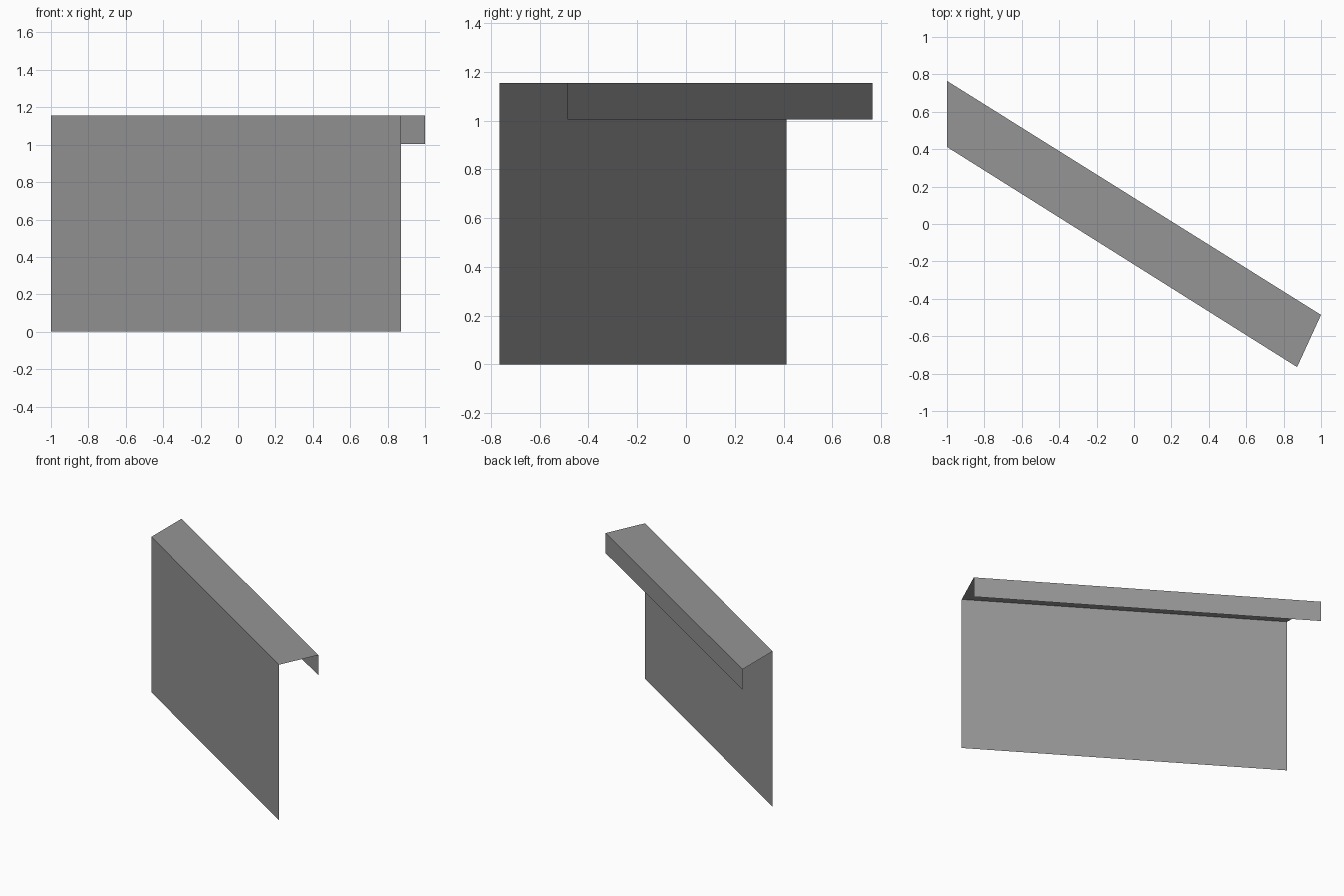
import bpy
import bmesh

cube = bpy.data.objects.get("Cube")
if cube:
    bpy.data.objects.remove(cube, do_unlink=True)

# Plain grey coating
grey = bpy.data.materials.new("plain grey")
grey.use_nodes = True
colour = (0.3, 0.3, 0.3, 1)
grey.diffuse_color = colour
grey.node_tree.nodes["Principled BSDF"].inputs["Base Color"].default_value = colour

TOP, LIP = 1.155, 1.005
wall_ends = [(-1, 0.412), (0.872, -0.765)]
lip_ends = [(-1, 0.765), (1, -0.486)]


def sheet(name, lower, lower_z, upper, upper_z):
    """Flat panel between a lower edge and an upper edge."""
    bm = bmesh.new()
    corners = [(*p, lower_z) for p in lower] + [(*p, upper_z) for p in reversed(upper)]
    bm.faces.new([bm.verts.new(c) for c in corners])
    mesh = bpy.data.meshes.new(name)
    bm.to_mesh(mesh)
    bm.free()
    mesh.materials.append(grey)
    bpy.context.collection.objects.link(bpy.data.objects.new(name, mesh))


# Front wall, top cover and short hanging lip at the back
sheet("front_wall", wall_ends, 0, wall_ends, TOP)
sheet("top_cover", wall_ends, TOP, lip_ends, TOP)
sheet("back_lip", lip_ends[::-1], LIP, lip_ends[::-1], TOP)
